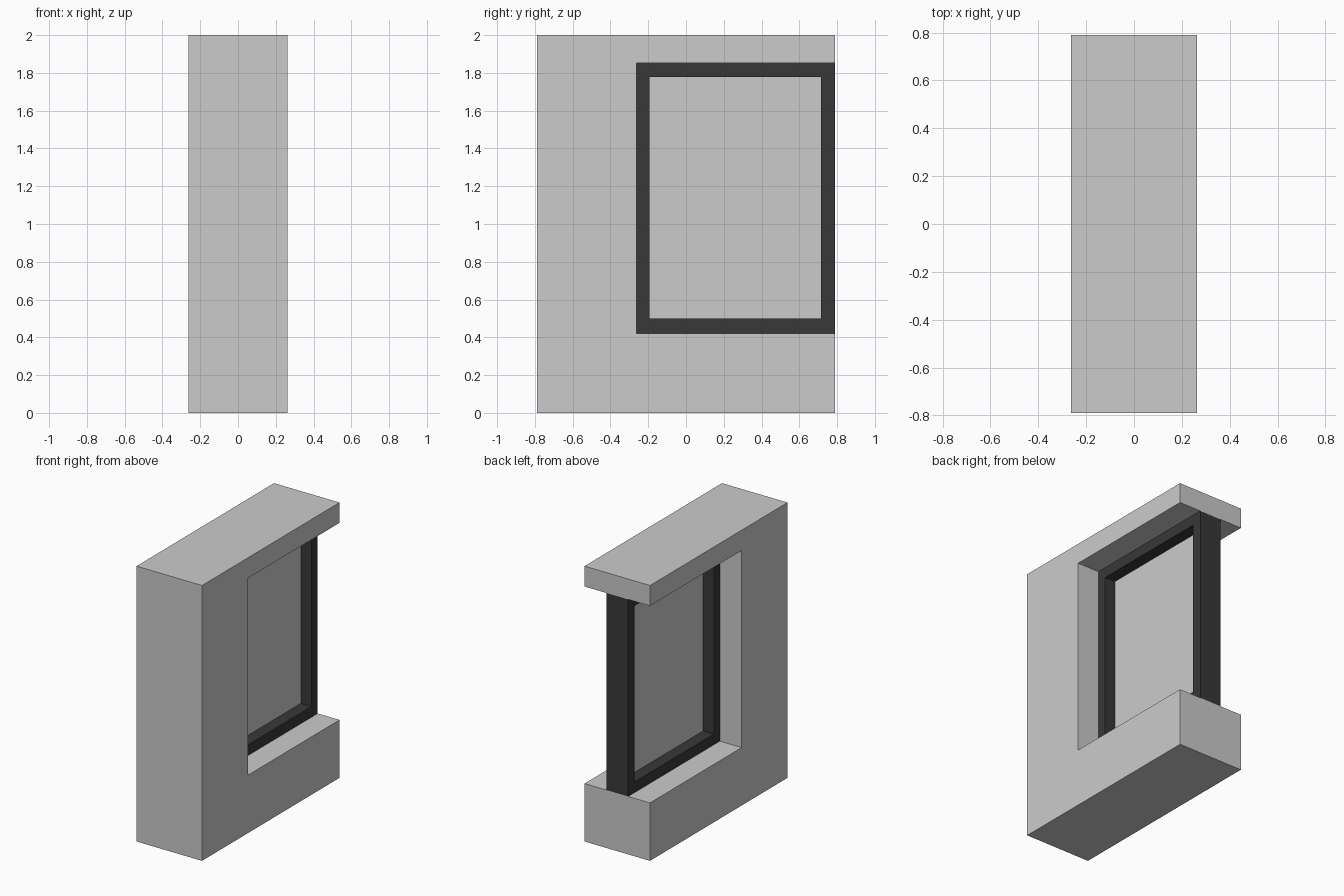
import bpy

if "Cube" in bpy.data.objects:
    bpy.data.objects.remove(bpy.data.objects["Cube"])

W, D, H = 0.263, 0.789, 2.0          # wall half thickness, half length, height
Y0, Z0, Z1 = -0.263, 0.421, 1.852    # window opening
FX = 0.088                           # frame half depth
IY0, IY1, IZ0, IZ1 = -0.193, 0.716, 0.499, 1.777


def make(name, verts, faces, color=None):
    mesh = bpy.data.meshes.new(name)
    mesh.from_pydata(verts, [], faces)
    obj = bpy.data.objects.new(name, mesh)
    bpy.context.collection.objects.link(obj)
    if color is not None:
        mat = bpy.data.materials.new(name + "_material")
        mat.diffuse_color = (color, color, color, 1)
        mat.use_nodes = True
        mat.node_tree.nodes["Principled BSDF"].inputs["Base Color"].default_value = mat.diffuse_color
        mesh.materials.append(mat)
    return obj


def extrude_profile(name, profile, half, color=None):
    """Extrude a counter-clockwise (y, z) outline symmetrically along x."""
    n = len(profile)
    verts = [(x, y, z) for x in (-half, half) for y, z in profile]
    faces = [list(range(n))[::-1], list(range(n, 2 * n))]
    faces += [(i, (i + 1) % n, (i + 1) % n + n, i + n) for i in range(n)]
    return make(name, verts, faces, color)


def rect(y0, y1, z0, z1):
    return [(y0, z0), (y1, z0), (y1, z1), (y0, z1)]


# C-shaped wall, open at its back end
extrude_profile("wall", [(-D, 0), (D, 0), (D, Z0), (Y0, Z0),
                         (Y0, Z1), (D, Z1), (D, H), (-D, H)], W)

# Window frame: a rectangular section carried round the four corners
verts = []
for (oy, oz), (iy, iz) in zip(rect(Y0, D, Z0, Z1), rect(IY0, IY1, IZ0, IZ1)):
    verts += [(-FX, oy, oz), (FX, oy, oz), (FX, iy, iz), (-FX, iy, iz)]
faces = []
for c in range(4):
    a, b = 4 * c, 4 * ((c + 1) % 4)
    for k in range(4):
        m = (k + 1) % 4
        faces.append((a + k, b + k, b + m, a + m))
make("window_frame", verts, faces, 0.04)

# Thin pane in the middle of the frame
extrude_profile("window_pane", rect(IY0, IY1, IZ0, IZ1), 0.003, 0.56)
